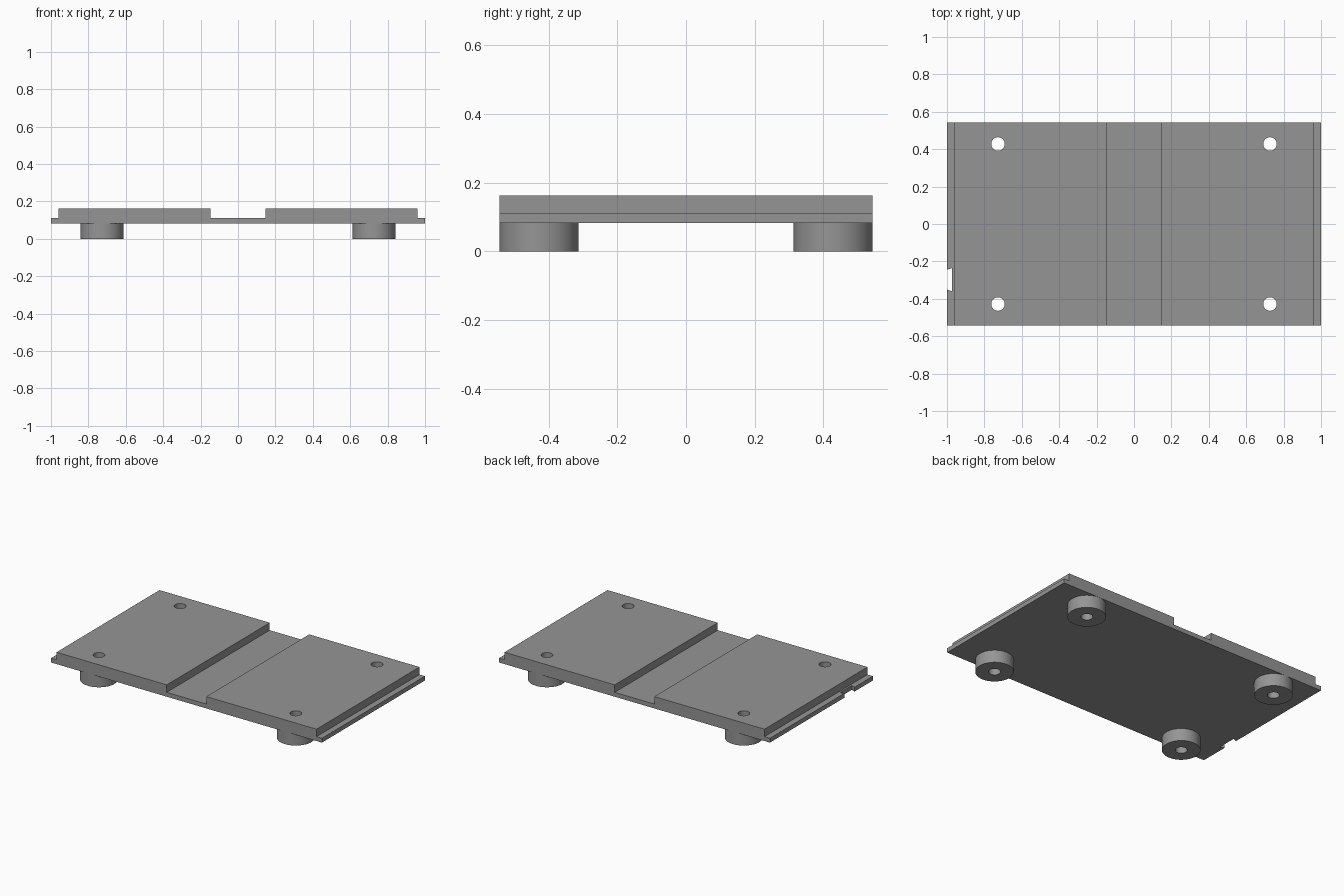
import bpy, bmesh, math

if "Cube" in bpy.data.objects:
    bpy.data.objects.remove(bpy.data.objects["Cube"])

HALF_Y = 0.543
Z_LOW, Z_STEP, Z_TOP = 0.083, 0.112, 0.162
FOOT_X, FOOT_Y, FOOT_R, HOLE_R = 0.727, 0.428, 0.115, 0.036
SEG = 64

grey = bpy.data.materials.new("mid_grey")
grey.diffuse_color = (0.3, 0.3, 0.3, 1)
grey.use_nodes = True
grey.node_tree.nodes["Principled BSDF"].inputs["Base Color"].default_value = grey.diffuse_color


def make_object(name, bm):
    bmesh.ops.recalc_face_normals(bm, faces=bm.faces)
    mesh = bpy.data.meshes.new(name)
    bm.to_mesh(mesh)
    bm.free()
    mesh.materials.append(grey)
    obj = bpy.data.objects.new(name, mesh)
    bpy.context.collection.objects.link(obj)
    return obj


def prism(name, points, offset):
    """Extrude a closed outline of 3D points along an offset."""
    bm = bmesh.new()
    face = bm.faces.new([bm.verts.new(p) for p in points])
    out = bmesh.ops.extrude_face_region(bm, geom=[face])
    bmesh.ops.translate(bm, vec=offset,
                        verts=[v for v in out["geom"] if isinstance(v, bmesh.types.BMVert)])
    return make_object(name, bm)


def circle(x, y, z, r):
    return [(x + r * math.cos(2 * math.pi * i / SEG),
             y + r * math.sin(2 * math.pi * i / SEG), z) for i in range(SEG)]


def cut(target, cutter):
    mod = target.modifiers.new("cut", 'BOOLEAN')
    mod.operation, mod.solver, mod.object = 'DIFFERENCE', 'EXACT', cutter
    bpy.context.view_layer.objects.active = target
    bpy.ops.object.modifier_apply(modifier=mod.name)
    bpy.data.objects.remove(cutter)


def smooth(obj):
    bpy.ops.object.select_all(action='DESELECT')
    obj.select_set(True)
    bpy.context.view_layer.objects.active = obj
    bpy.ops.object.shade_smooth_by_angle(angle=math.radians(30))


# Stepped plate with a central channel and thin side lips
right = [(1.0, Z_LOW), (1.0, Z_STEP), (0.96, Z_STEP), (0.96, Z_TOP),
         (0.146, Z_TOP), (0.146, Z_STEP)]
outline = right + [(-x, z) for x, z in reversed(right)]
plate = prism("base_plate", [(x, -HALF_Y, z) for x, z in outline], (0, 2 * HALF_Y, 0))

# Flared notch in the left lip
notch = [(-1.01, -0.248), (-0.972, -0.235), (-0.972, -0.36), (-1.01, -0.347)]
cut(plate, prism("notch_cutter", [(x, y, 0) for x, y in notch], (0, 0, 0.3)))

# Four round feet with screw holes running through foot and plate
for side, sx in (("left", -1), ("right", 1)):
    for end, sy in (("front", -1), ("back", 1)):
        x, y = sx * FOOT_X, sy * FOOT_Y
        cut(plate, prism("hole_cutter", circle(x, y, -0.1, HOLE_R), (0, 0, 0.5)))
        foot = prism(f"foot_{end}_{side}", circle(x, y, 0, FOOT_R), (0, 0, Z_LOW))
        cut(foot, prism("hole_cutter", circle(x, y, -0.1, HOLE_R), (0, 0, 0.5)))
        smooth(foot)
smooth(plate)
